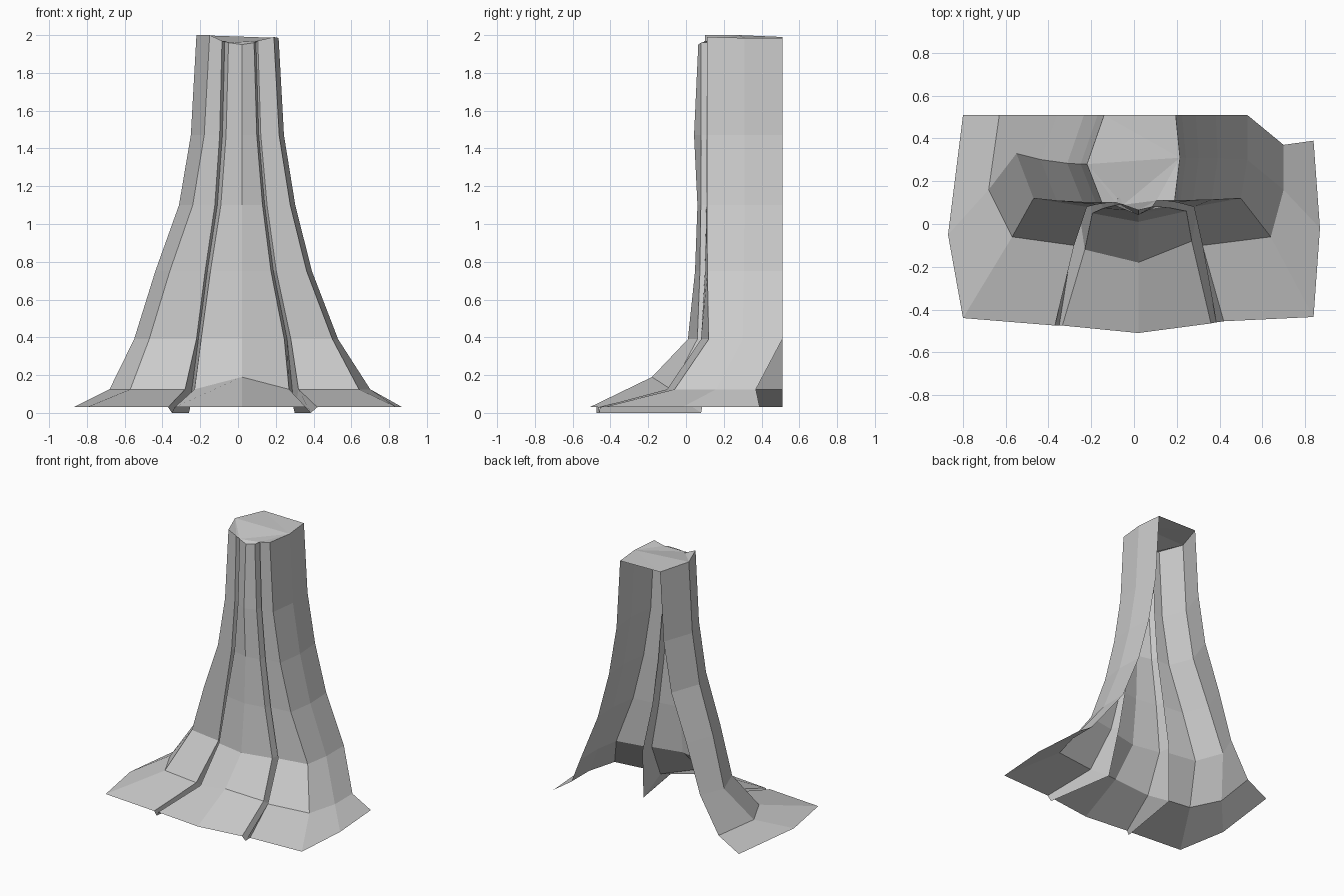
import bpy, bmesh

if "Cube" in bpy.data.objects:
    bpy.data.objects.remove(bpy.data.objects["Cube"])

# Vertical ridge lines of the trunk, running rear left -> front -> rear right.
# Each: root tip (x,y), root bend (x,y), lower trunk (x,y), cut top (x,y,z)
RIDGES = [
    ((-.80, .51), (-.63, .51), (-.475, .51), (-.14, .51, 1.99)),   # rear left
    ((-.87, -.05), (-.68, .16), (-.55, .33), (-.22, .28, 2.0)),
    ((-.80, -.44), (-.57, -.06), (-.47, .12), (-.15, .10, 2.0)),
    ((-.37, -.475), (-.28, -.10), (-.22, .08), (-.085, .10, 1.97)),
    ((-.35, -.475), (-.26, .08), (-.21, .14), (-.07, .13, 1.97)),  # left groove
    ((-.335, -.475), (-.23, -.12), (-.195, .05), (-.05, .09, 1.96)),
    ((.02, -.51), (.02, -.18), (.02, .01), (.02, .065, 1.95)),     # front centre
    ((.36, -.465), (.27, -.08), (.245, .06), (.085, .08, 1.96)),
    ((.385, -.46), (.30, .08), (.26, .15), (.095, .13, 1.96)),     # right groove
    ((.42, -.455), (.32, -.10), (.28, .08), (.105, .11, 1.97)),
    ((.84, -.435), (.64, -.06), (.50, .12), (.19, .11, 1.99)),
    ((.87, -.02), (.70, .16), (.53, .30), (.215, .31, 1.985)),
    ((.84, .39), (.70, .37), (.53, .51), (.195, .51, 1.985)),      # rear right
]
LEVELS = (.39, .75, 1.10, 1.47)
GROOVES = (4, 8)
CENTRE = 6


def ridge_points(i):
    foot, bend, low, top = RIDGES[i]
    groove = i in GROOVES
    bend_z = 0 if groove else .19 if i == CENTRE else .125
    pts = [(*foot, 0 if groove else .03), (*bend, bend_z)]
    taper = (1, .66 if i < CENTRE else .56, .28, .09)
    for z, t in zip(LEVELS, taper):
        x = top[0] + (low[0] - top[0]) * t
        y = top[1] + (low[1] - top[1]) * t * t
        if i == CENTRE and z == LEVELS[-1]:
            y -= .022
        pts.append((x, y, z))
    return pts + [top]


def add_object(name, bm):
    mesh = bpy.data.meshes.new(name)
    bm.to_mesh(mesh)
    bm.free()
    obj = bpy.data.objects.new(name, mesh)
    bpy.context.collection.objects.link(obj)
    return obj


# Bark: open-backed shell lofted between neighbouring ridge lines
bm = bmesh.new()
cols = [[bm.verts.new(p) for p in ridge_points(i)] for i in range(len(RIDGES))]
for a, b in zip(cols, cols[1:]):
    for j in range(len(a) - 1):
        bm.faces.new((a[j], b[j], b[j + 1], a[j + 1]))
add_object("trunk_bark", bm)

# Uneven cut surface closing the top
bm = bmesh.new()
face = bm.faces.new([bm.verts.new(r[3]) for r in RIDGES])
bmesh.ops.triangulate(bm, faces=[face])
add_object("trunk_cut_top", bm)
